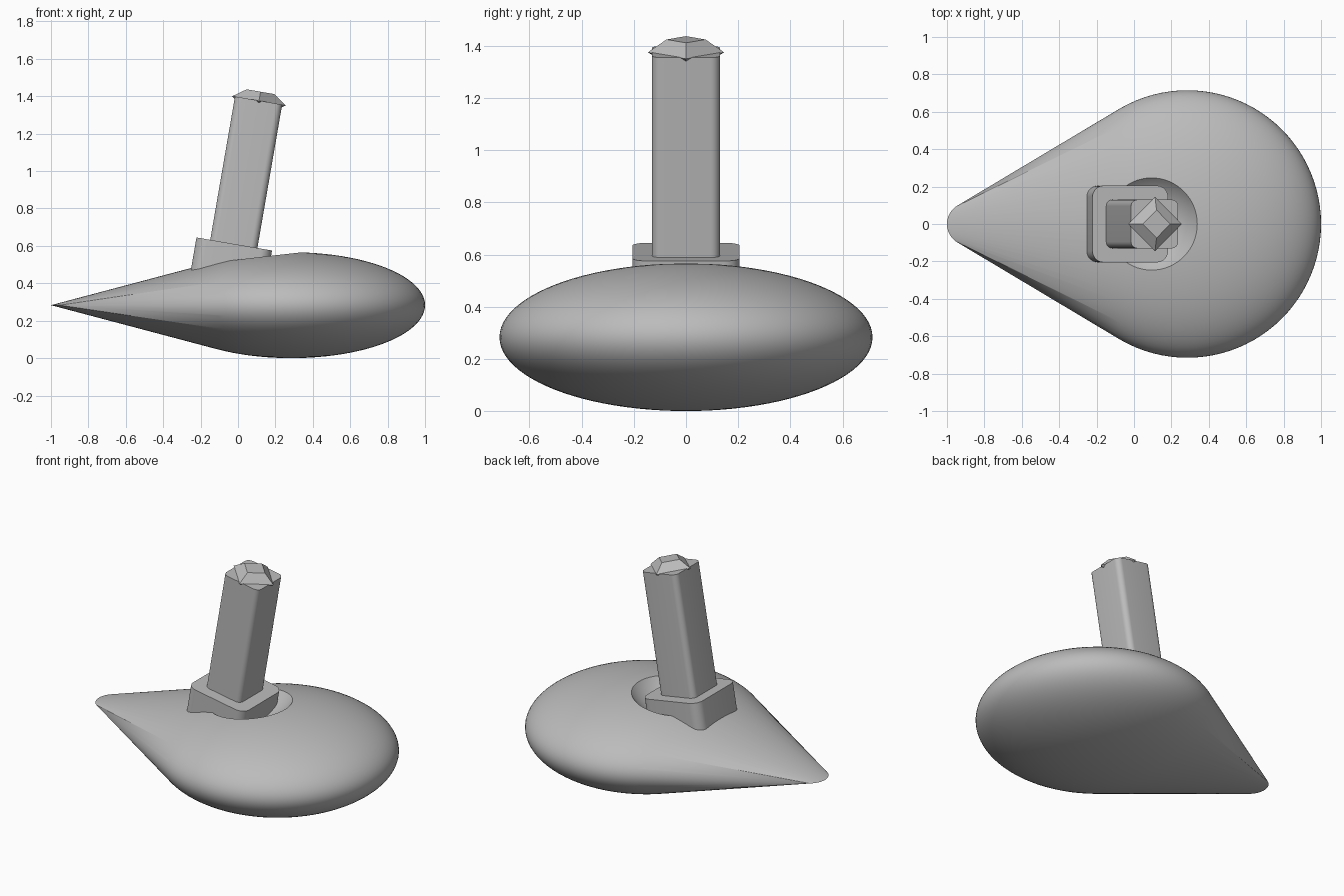
import bpy, bmesh, math
from mathutils import Matrix, Vector

cube = bpy.data.objects.get("Cube")
if cube:
    bpy.data.objects.remove(cube, do_unlink=True)

grey = bpy.data.materials.new("light grey")
grey.use_nodes = True
colour = (0.5, 0.5, 0.5, 1)
grey.diffuse_color = colour
grey.node_tree.nodes["Principled BSDF"].inputs["Base Color"].default_value = colour

TILT = math.radians(9.8)


def add_object(name, bm):
    bmesh.ops.recalc_face_normals(bm, faces=bm.faces)
    mesh = bpy.data.meshes.new(name)
    bm.to_mesh(mesh)
    bm.free()
    mesh.materials.append(grey)
    ob = bpy.data.objects.new(name, mesh)
    bpy.context.collection.objects.link(ob)
    return ob


def activate(ob):
    bpy.ops.object.select_all(action='DESELECT')
    ob.select_set(True)
    bpy.context.view_layer.objects.active = ob


def smooth(ob, degrees):
    activate(ob)
    bpy.ops.object.shade_smooth_by_angle(angle=math.radians(degrees))


def leaning(ob, x, z):
    ob.location = (x, 0, z)
    ob.rotation_euler = (0, TILT, 0)


def rounded_bar(name, width, depth, height, radius, x, z):
    """Upright bar with rounded corners, whose top centre is at x, z."""
    bm = bmesh.new()
    bmesh.ops.create_cube(bm, size=1, matrix=Matrix.Translation((0, 0, -height / 2))
                          @ Matrix.Diagonal((width, depth, height, 1)))
    upright = [e for e in bm.edges
               if abs(e.verts[0].co.z - e.verts[1].co.z) > height / 2]
    bmesh.ops.bevel(bm, geom=upright, offset=radius, segments=8,
                    profile=0.5, affect='EDGES')
    ob = add_object(name, bm)
    leaning(ob, x, z)
    smooth(ob, 35)
    return ob


# Teardrop body: a flattened ball joined by a hull to a small flat disc
bm = bmesh.new()
bmesh.ops.create_uvsphere(bm, u_segments=96, v_segments=48, radius=1,
                          matrix=Matrix.Translation((0.285, 0, 0.283))
                          @ Matrix.Diagonal((0.715, 0.715, 0.283, 1)))
bmesh.ops.create_circle(bm, segments=64, radius=0.115,
                        matrix=Matrix.Translation((-0.885, 0, 0.283)))
bmesh.ops.delete(bm, geom=list(bm.edges), context='EDGES_FACES')
hull = bmesh.ops.convex_hull(bm, input=list(bm.verts))
inside = {g for g in hull["geom_interior"] + hull["geom_unused"]
          if isinstance(g, bmesh.types.BMVert)}
bmesh.ops.delete(bm, geom=list(inside), context='VERTS')
body = add_object("body", bm)

# Round hollow in the top of the body
bm = bmesh.new()
bmesh.ops.create_uvsphere(bm, u_segments=64, v_segments=48, radius=0.34,
                          matrix=Matrix.Translation((0.067, 0, 0.77)))
cutter = add_object("hollow_cutter", bm)
cutter.hide_render = True
cut = body.modifiers.new("hollow", 'BOOLEAN')
cut.operation = 'DIFFERENCE'
cut.solver = 'EXACT'
cut.object = cutter
activate(body)
bpy.ops.object.modifier_apply(modifier=cut.name)
bpy.data.objects.remove(cutter, do_unlink=True)
smooth(body, 25)

# Leaning collar and post
rounded_bar("collar", 0.41, 0.41, 0.22, 0.06, -0.02, 0.61)
rounded_bar("post", 0.256, 0.26, 0.85, 0.035, 0.11, 1.377)

# Faceted four-sided cap
bm = bmesh.new()
for z, radius in ((-0.045, 0.075), (0, 0.146), (0.05, 0.075)):
    bmesh.ops.create_circle(bm, segments=4, radius=radius,
                            matrix=Matrix.Translation((0, 0, z)))
bmesh.ops.convex_hull(bm, input=list(bm.verts))
bmesh.ops.dissolve_limit(bm, angle_limit=0.01, verts=bm.verts, edges=bm.edges)
leaning(add_object("cap", bm), 0.112, 1.375)
